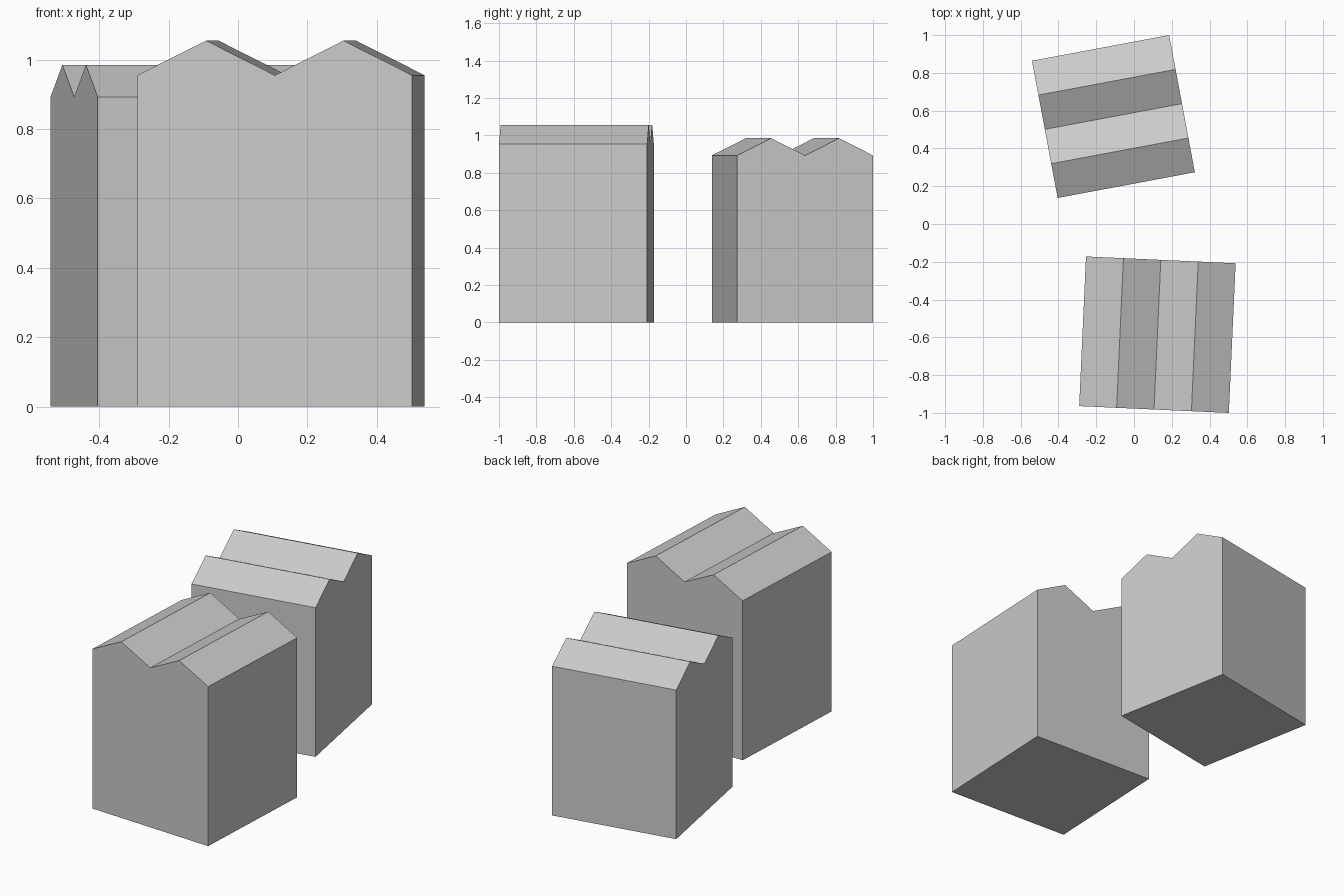
import bpy
import bmesh
from math import radians
from mathutils import Matrix

cube = bpy.data.objects.get("Cube")
if cube:
    bpy.data.objects.remove(cube, do_unlink=True)

# Plain grey for walls and roofs
grey = bpy.data.materials.new("plain_grey")
grey.use_nodes = True
colour = (0.6, 0.6, 0.6, 1)
grey.diffuse_color = colour
grey.node_tree.nodes["Principled BSDF"].inputs["Base Color"].default_value = colour


def double_gable_house(name, centre, size, eaves, ridge, angle):
    """Square house with two parallel ridges running along its local y."""
    h = size / 2
    profile = [(-h, 0), (h, 0), (h, eaves), (h / 2, ridge),
               (0, eaves), (-h / 2, ridge), (-h, eaves)]
    bm = bmesh.new()
    # Gable end, extruded to the far wall
    end = bm.faces.new([bm.verts.new((x, -h, z)) for x, z in profile])
    far = bmesh.ops.extrude_face_region(bm, geom=[end], use_keep_orig=True)["geom"]
    bmesh.ops.translate(bm, vec=(0, size, 0),
                        verts=[v for v in far if isinstance(v, bmesh.types.BMVert)])
    bmesh.ops.recalc_face_normals(bm, faces=bm.faces)
    bm.transform(Matrix.Rotation(radians(angle), 4, "Z"))
    mesh = bpy.data.meshes.new(name)
    bm.to_mesh(mesh)
    bm.free()
    mesh.materials.append(grey)
    house = bpy.data.objects.new(name, mesh)
    house.location = (*centre, 0)
    bpy.context.collection.objects.link(house)


double_gable_house("front_house", (0.124, -0.586), 0.793, 0.955, 1.055, -2.6)
double_gable_house("back_house", (-0.109, 0.569), 0.739, 0.893, 0.985, 100.6)
